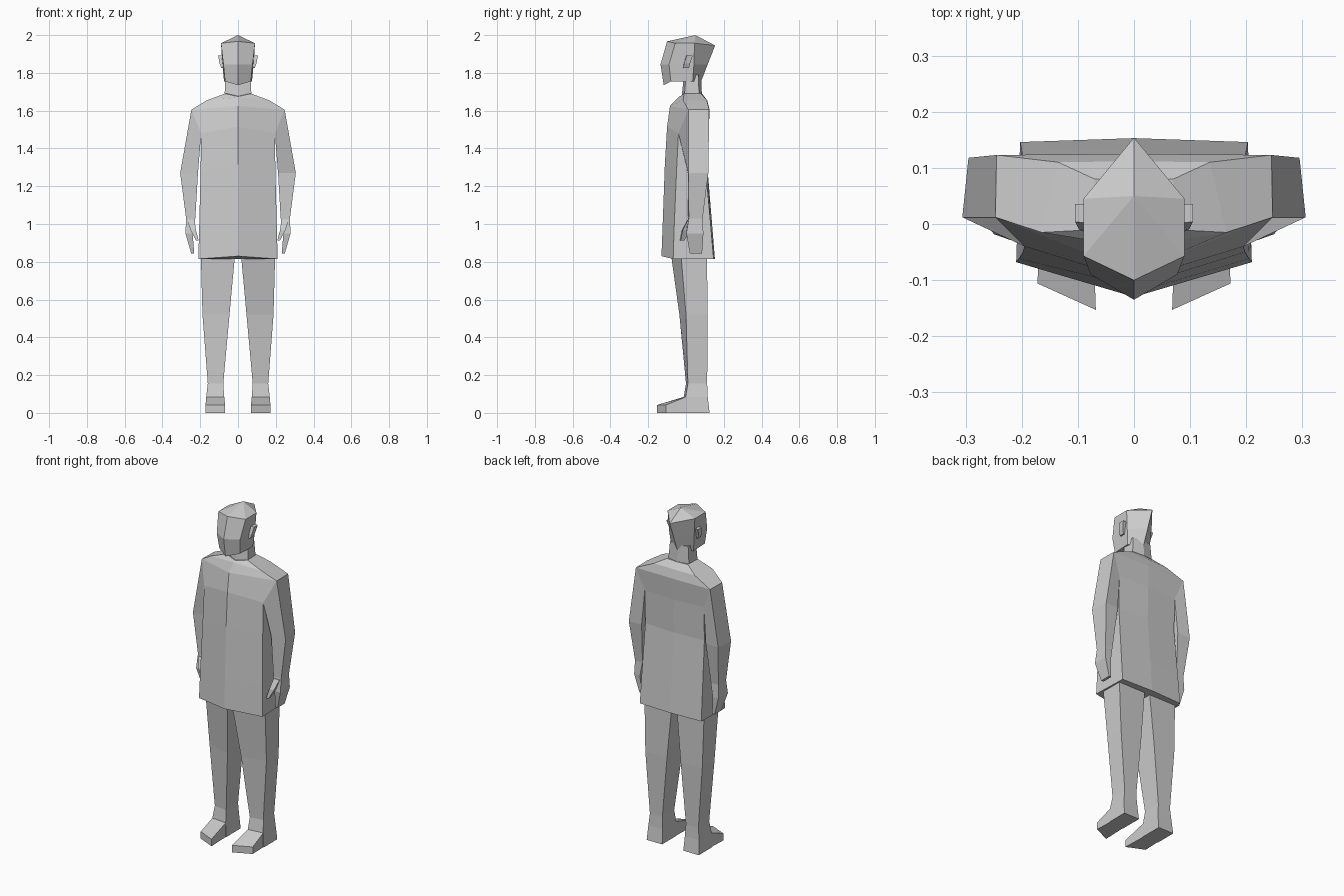
import bpy
import bmesh
from mathutils import Vector

default_cube = bpy.data.objects.get("Cube")
if default_cube:
    bpy.data.objects.remove(default_cube, do_unlink=True)

# Single flat colour
grey = bpy.data.materials.new("plain_grey")
grey.use_nodes = True
grey.diffuse_color = (0.6, 0.6, 0.6, 1)
for node in grey.node_tree.nodes:
    if node.type == "BSDF_PRINCIPLED":
        node.inputs["Base Color"].default_value = grey.diffuse_color


def loft(name, rings, apex=None, mirrored=False):
    """Skin a stack of equal-sized rings, close both ends, flat shaded."""
    bm = bmesh.new()
    layers = [[bm.verts.new(point) for point in ring] for ring in rings]
    count = len(layers[0])
    for lower, upper in zip(layers, layers[1:]):
        for i in range(count):
            j = (i + 1) % count
            bm.faces.new((lower[i], lower[j], upper[j], upper[i]))
    bm.faces.new(layers[0])
    if apex:
        tip = bm.verts.new(apex)
        for i in range(count):
            bm.faces.new((layers[-1][i], layers[-1][(i + 1) % count], tip))
    else:
        bm.faces.new(layers[-1])
    bmesh.ops.recalc_face_normals(bm, faces=bm.faces)
    parts = [("left_" + name, 1), ("right_" + name, -1)] if mirrored else [(name, 1)]
    for part_name, side in parts:
        mesh = bpy.data.meshes.new(part_name)
        copy = bm.copy()
        if side < 0:
            for vert in copy.verts:
                vert.co.x = -vert.co.x
            bmesh.ops.reverse_faces(copy, faces=copy.faces)
        copy.to_mesh(mesh)
        copy.free()
        mesh.materials.append(grey)
        part = bpy.data.objects.new(part_name, mesh)
        bpy.context.collection.objects.link(part)
    bm.free()


def body_ring(z, front_mid, front_corner, back_corner, back_mid,
              front_rise=0.0, back_rise=0.0):
    """Symmetric six-sided section with a centre ridge at front and back."""
    (fx, fy), (bx, by) = front_corner, back_corner
    return [(0, front_mid, z + front_rise), (fx, fy, z), (bx, by, z),
            (0, back_mid, z + back_rise), (-bx, by, z), (-fx, fy, z)]


def limb_ring(z, inner, outer, inner_front, outer_front, back):
    """Four-sided section: outer front, outer back, inner back, inner front."""
    return [(outer, outer_front, z), (outer, back, z),
            (inner, back, z), (inner, inner_front, z)]


# Long tunic with sloped shoulders
loft("tunic", [
    body_ring(0.815, -0.13, (0.21, -0.068), (0.203, 0.146), 0.153, 0.015),
    body_ring(1.0, -0.123, (0.205, -0.062), (0.2, 0.13), 0.138, 0.01),
    body_ring(1.28, -0.112, (0.198, -0.05), (0.195, 0.105), 0.115, 0.035),
    body_ring(1.48, -0.1, (0.195, -0.04), (0.195, 0.11), 0.12, 0.035),
    body_ring(1.605, -0.085, (0.247, 0.012), (0.245, 0.123), 0.125, 0.02),
    body_ring(1.655, -0.042, (0.165, -0.015), (0.135, 0.11), 0.112, 0.015),
    body_ring(1.69, -0.025, (0.07, -0.01), (0.07, 0.08), 0.085, -0.015),
])

# Neck
loft("neck", [
    body_ring(1.66, -0.025, (0.072, -0.01), (0.07, 0.07), 0.085),
    body_ring(1.79, -0.01, (0.066, 0.0), (0.06, 0.065), 0.08),
])

# Head with a faceted crown
loft("head", [
    body_ring(1.755, -0.118, (0.068, -0.08), (0.074, 0.035), 0.08, -0.02),
    body_ring(1.845, -0.135, (0.077, -0.09), (0.083, 0.042), 0.115),
    body_ring(1.957, -0.1, (0.09, -0.057), (0.09, 0.045), 0.154, 0.01, -0.012),
], apex=(0, 0.05, 2.0))

# Ears
loft("ear", [
    limb_ring(1.825, 0.07, 0.088, -0.016, -0.014, 0.016),
    limb_ring(1.85, 0.07, 0.098, -0.012, -0.01, 0.022),
    limb_ring(1.892, 0.07, 0.105, 0.0, 0.004, 0.036),
], mirrored=True)

# Arms, starting on the slanted shoulder opening
shoulder = [(0.247, 0.012, 1.605), (0.245, 0.123, 1.605),
            (0.195, 0.11, 1.48), (0.195, -0.04, 1.48)]
elbow = limb_ring(1.27, 0.212, 0.306, 0.01, 0.012, 0.116)
elbow[1] = (0.295, 0.118, 1.27)
loft("arm", [
    shoulder,
    elbow,
    limb_ring(1.03, 0.226, 0.275, 0.012, 0.015, 0.088),
], mirrored=True)

# Hands and thumbs
loft("hand", [
    limb_ring(1.03, 0.226, 0.275, 0.012, 0.015, 0.088),
    limb_ring(0.95, 0.24, 0.278, 0.002, 0.002, 0.092),
    limb_ring(0.845, 0.232, 0.248, 0.02, 0.02, 0.085),
], mirrored=True)
loft("thumb", [
    limb_ring(1.02, 0.23, 0.268, 0.008, 0.008, 0.05),
    limb_ring(0.965, 0.222, 0.25, -0.022, -0.018, 0.025),
    limb_ring(0.912, 0.208, 0.222, -0.032, -0.028, -0.01),
], mirrored=True)

# Trouser legs down to the heels
loft("leg", [
    limb_ring(0.88, 0.012, 0.198, -0.085, -0.03, 0.11),
    limb_ring(0.52, 0.045, 0.188, -0.035, 0.0, 0.115),
    limb_ring(0.155, 0.078, 0.16, 0.0, 0.01, 0.112),
    limb_ring(0.085, 0.073, 0.168, -0.012, -0.002, 0.115),
    limb_ring(0.0, 0.07, 0.172, -0.012, -0.002, 0.125),
], mirrored=True)


def foot_slice(inner, outer, inner_y, outer_y, height):
    """Upright slice across the foot."""
    return [(inner, inner_y, 0), (outer, outer_y, 0),
            (outer, outer_y, height), (inner, inner_y, height)]


# Wedge-shaped feet with slanted toes
loft("foot", [
    foot_slice(0.073, 0.168, -0.01, 0.0, 0.085),
    foot_slice(0.068, 0.172, -0.153, -0.106, 0.042),
], mirrored=True)
